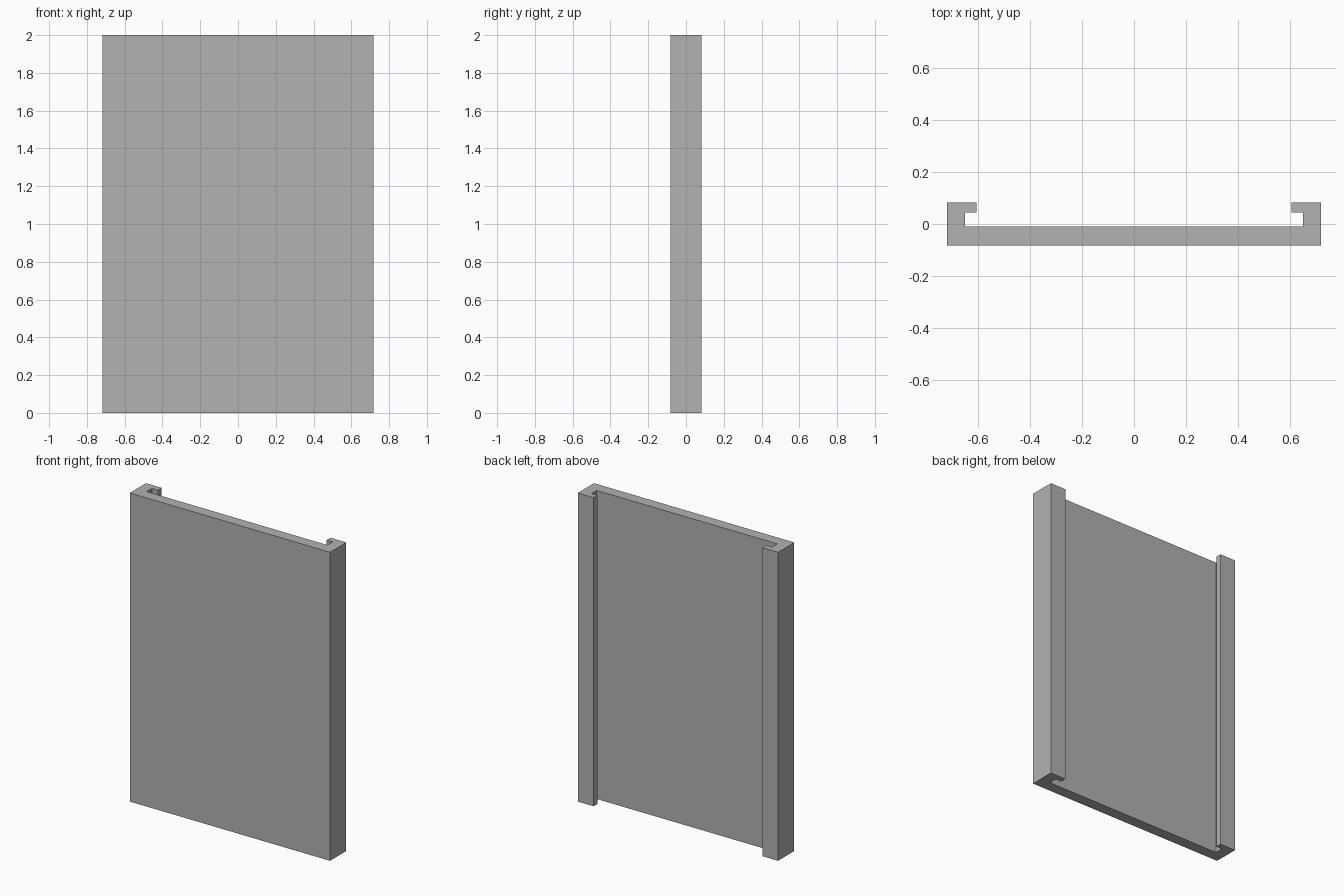
import bpy
import bmesh

HEIGHT = 2.0

cube = bpy.data.objects.get("Cube")
if cube:
    bpy.data.objects.remove(cube, do_unlink=True)

# Plain grey finish
grey = bpy.data.materials.new("plain_grey")
grey.use_nodes = True
colour = (0.445, 0.445, 0.445, 1.0)
grey.diffuse_color = colour
grey.node_tree.nodes["Principled BSDF"].inputs["Base Color"].default_value = colour

# Half of the channel outline, from the front corner round the hooked lip
half = [(0.718, -0.083), (0.718, 0.083), (0.605, 0.083),
        (0.605, 0.044), (0.648, 0.044), (0.648, -0.01)]
outline = half + [(-x, y) for x, y in reversed(half)]

# Panel with hooked side rails, extruded upwards as one solid
bm = bmesh.new()
base = bm.faces.new([bm.verts.new((x, y, 0)) for x, y in outline])
extruded = bmesh.ops.extrude_face_region(bm, geom=[base], use_keep_orig=True)
top_verts = [v for v in extruded["geom"] if isinstance(v, bmesh.types.BMVert)]
bmesh.ops.translate(bm, verts=top_verts, vec=(0, 0, HEIGHT))
bmesh.ops.recalc_face_normals(bm, faces=bm.faces)

mesh = bpy.data.meshes.new("channel_panel")
bm.to_mesh(mesh)
bm.free()
mesh.materials.append(grey)
panel = bpy.data.objects.new("channel_panel", mesh)
bpy.context.collection.objects.link(panel)
